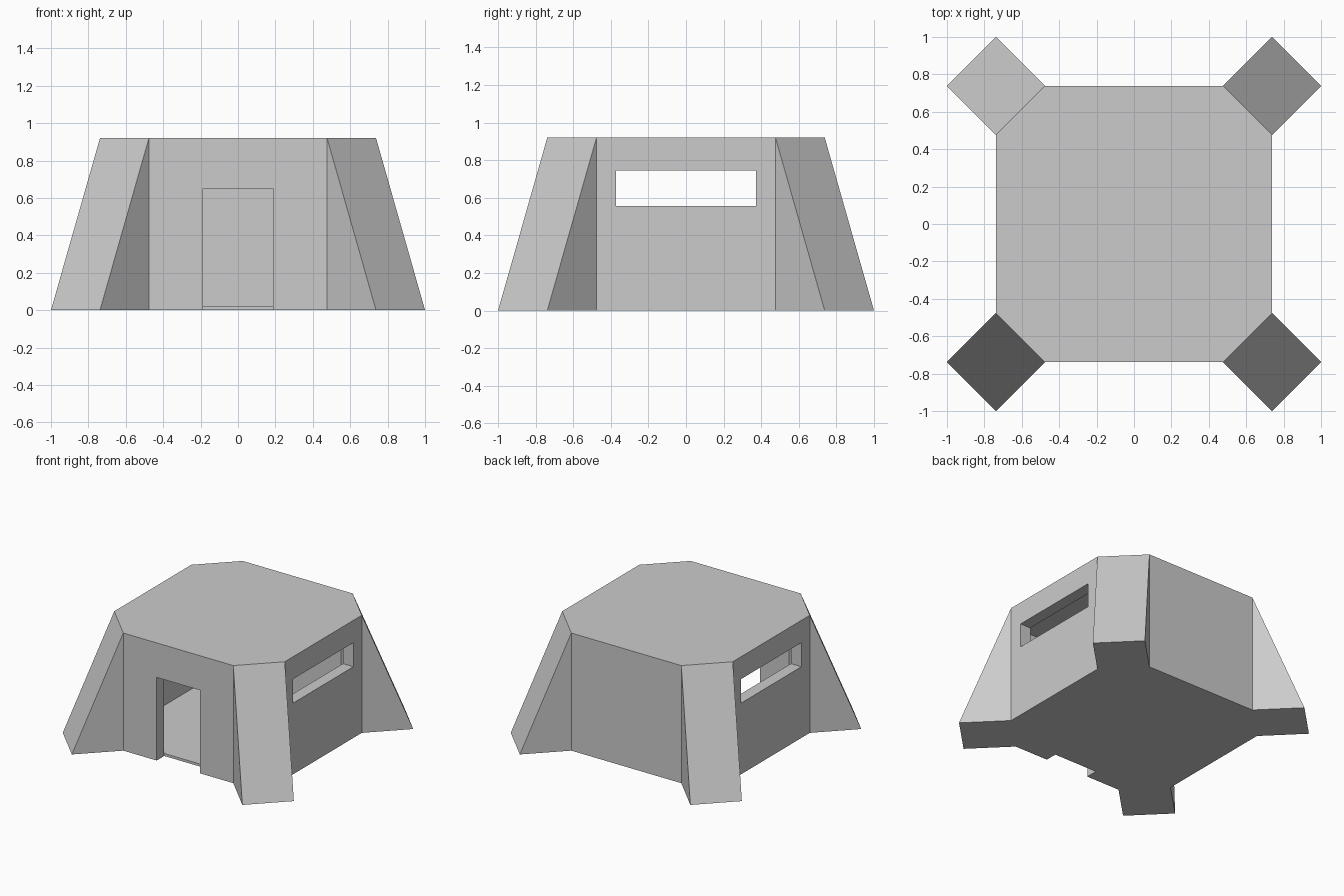
import bpy, bmesh, math

if "Cube" in bpy.data.objects:
    bpy.data.objects.remove(bpy.data.objects["Cube"])

H, C, D = 0.738, 0.476, 0.262   # half width, chamfer start, chamfer size
TOP, WALL = 0.92, 0.09


def mesh_object(name, verts, faces):
    me = bpy.data.meshes.new(name)
    me.from_pydata(verts, [], faces)
    bm = bmesh.new()
    bm.from_mesh(me)
    bmesh.ops.recalc_face_normals(bm, faces=bm.faces)
    bm.to_mesh(me)
    bm.free()
    ob = bpy.data.objects.new(name, me)
    bpy.context.collection.objects.link(ob)
    return ob


def prism(name, outline, z0, z1):
    n = len(outline)
    verts = [(x, y, z) for z in (z0, z1) for x, y in outline]
    faces = [tuple(range(n)), tuple(range(n, 2 * n))]
    faces += [(i, (i + 1) % n, n + (i + 1) % n, n + i) for i in range(n)]
    return mesh_object(name, verts, faces)


def octagon(h, c):
    return [(c, -h), (h, -c), (h, c), (c, h), (-c, h), (-h, c), (-h, -c), (-c, -h)]


def rect(x0, x1, y0, y1):
    return [(x0, y0), (x1, y0), (x1, y1), (x0, y1)]


def cut(target, cutter):
    mod = target.modifiers.new("cut", 'BOOLEAN')
    mod.operation = 'DIFFERENCE'
    mod.solver = 'EXACT'
    mod.object = cutter
    cutter.hide_render = True
    bpy.context.view_layer.objects.active = target
    bpy.ops.object.modifier_apply(modifier=mod.name)
    bpy.data.objects.remove(cutter)


# Hollow octagonal bunker body
body = prism("bunker_body", octagon(H, C), 0, TOP)
inner_c = C - WALL * math.tan(math.radians(22.5))
cut(body, prism("room_cutter", octagon(H - WALL, inner_c), 0.02, TOP - 0.02))

# Doorway through the front wall, down to the ground
cut(body, prism("door_cutter", rect(-0.187, 0.187, -1, -H + WALL + 0.003), -0.1, 0.65))

# Slit windows through both side walls
cut(body, prism("window_cutter", rect(-1, 1, -0.372, 0.372), 0.557, 0.745))

# Sloping wedge buttress on each chamfered corner
for fb, sy in (("front", -1), ("back", 1)):
    for lr, sx in (("left", -1), ("right", 1)):
        verts = [(sx * x, sy * y, z) for x, y, z in (
            (C, H, 0), (H, C, 0), (H + D, H, 0), (H, H + D, 0),
            (C, H, TOP), (H, C, TOP))]
        mesh_object(f"{fb}_{lr}_buttress", verts,
                    [(0, 1, 2, 3), (0, 1, 5, 4), (4, 5, 2, 3), (1, 2, 5), (0, 3, 4)])
